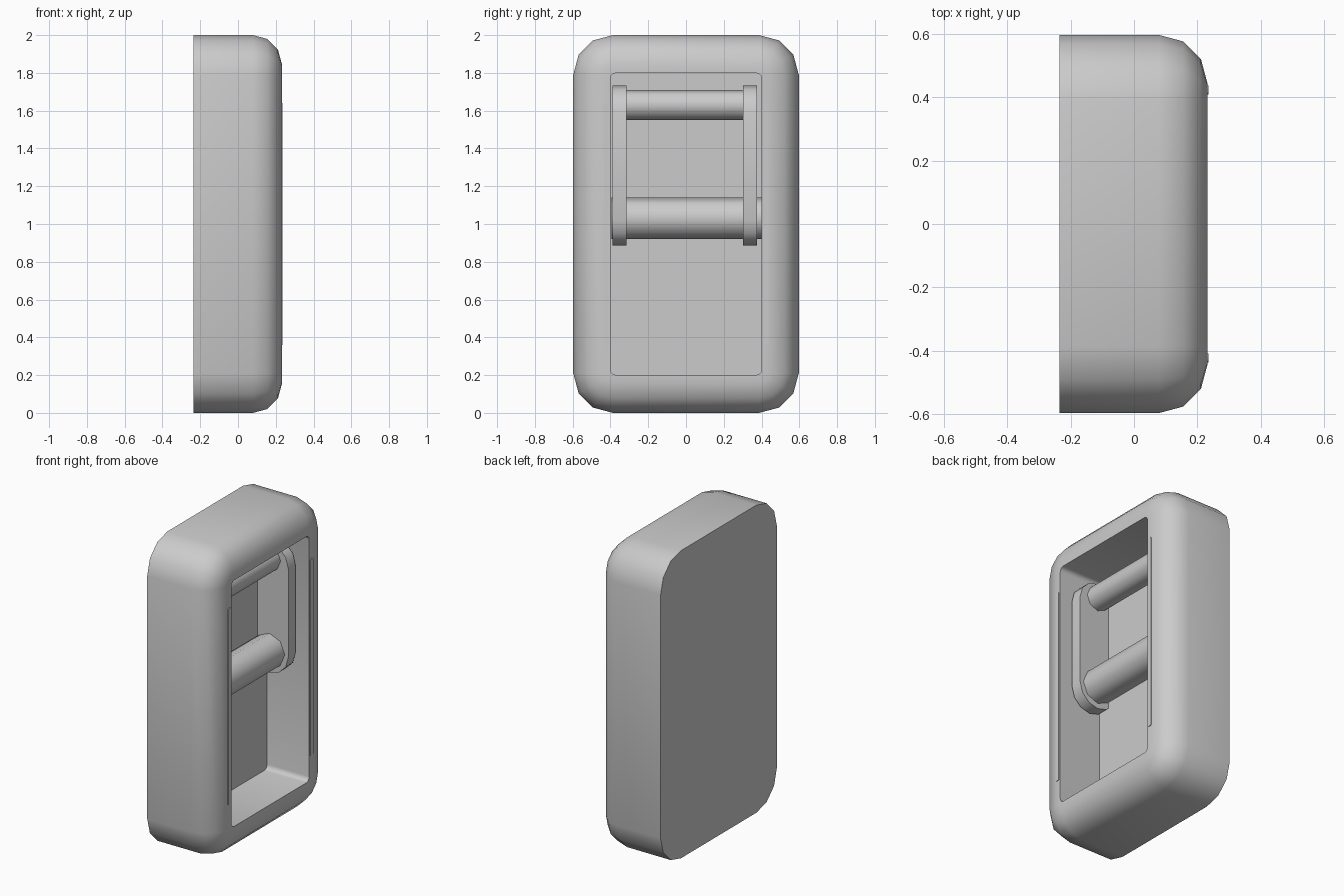
import bpy, bmesh, math

if "Cube" in bpy.data.objects:
    bpy.data.objects.remove(bpy.data.objects["Cube"])


def rounded_rect(x, hy, hz, r, n=3, cy=0.0, cz=1.0):
    """Ring of points in a YZ plane: a rectangle with rounded corners."""
    pts = []
    for k, (sy, sz) in enumerate([(1, 1), (-1, 1), (-1, -1), (1, -1)]):
        for i in range(n + 1):
            a = math.pi / 2 * (k + i / n)
            pts.append((x, cy + sy * (hy - r) + r * math.cos(a),
                        cz + sz * (hz - r) + r * math.sin(a)))
    return pts


def loft(name, rings, angle=35):
    """Skin successive rings, cap both ends, smooth soft edges."""
    bm = bmesh.new()
    loops = [[bm.verts.new(p) for p in ring] for ring in rings]
    for a, b in zip(loops, loops[1:]):
        for i in range(len(a)):
            j = (i + 1) % len(a)
            bm.faces.new((a[i], a[j], b[j], b[i]))
    bm.faces.new(loops[0])
    bm.faces.new(loops[-1])
    bmesh.ops.recalc_face_normals(bm, faces=bm.faces)
    mesh = bpy.data.meshes.new(name)
    bm.to_mesh(mesh)
    bm.free()
    ob = bpy.data.objects.new(name, mesh)
    bpy.context.collection.objects.link(ob)
    bpy.ops.object.select_all(action='DESELECT')
    ob.select_set(True)
    bpy.context.view_layer.objects.active = ob
    bpy.ops.object.shade_smooth_by_angle(angle=math.radians(angle))
    return ob


CX = 0.015  # depth of the rod axes


def rod(name, z, r, y0, y1, n=8):
    ring = [(CX + r * math.cos(2 * math.pi * i / n), z + r * math.sin(2 * math.pi * i / n))
            for i in range(n)]
    loft(name, [[(x, y, zz) for x, zz in ring] for y in (y0, y1)], 50)


def arm(name, y0, y1, r=0.135, z0=1.02, z1=1.597, n=6):
    prof = [(CX + r * math.cos(math.pi * i / n), z1 + r * math.sin(math.pi * i / n))
            for i in range(n + 1)]
    prof += [(2 * CX - x, z0 + z1 - z) for x, z in prof]
    loft(name, [[(x, y, z) for x, z in prof] for y in (y0, y1)])


# housing: flat back, rounded front edge, recessed cavity
HY, HZ, FRONT, B = 0.597, 1.0, 0.232, 0.153
rings = [rounded_rect(-0.235, HY, HZ, 0.21)]
for i in range(4):
    a = math.radians(30 * i)
    d = B * (1 - math.cos(a))
    rings.append(rounded_rect(FRONT - B + B * math.sin(a), HY - d, HZ - d, 0.21 - d))
rings += [rounded_rect(x, 0.4, 0.8, 0.03) for x in (FRONT, -0.07)]
loft("housing", rings)

# thin strips beside the opening
for side, label in ((-1, "left"), (1, "right")):
    loft(label + "_strip", [rounded_rect(x, 0.014, 0.64, 0.009, cy=side * 0.423)
                            for x in (0.2, FRONT + 0.004)])

# rocker arms and the two cross rods
arm("left_arm", -0.39, -0.315)
arm("right_arm", 0.302, 0.375)
rod("upper_rod", 1.63, 0.08, -0.33, 0.32)
rod("lower_rod", 1.03, 0.11, -0.395, 0.4)
